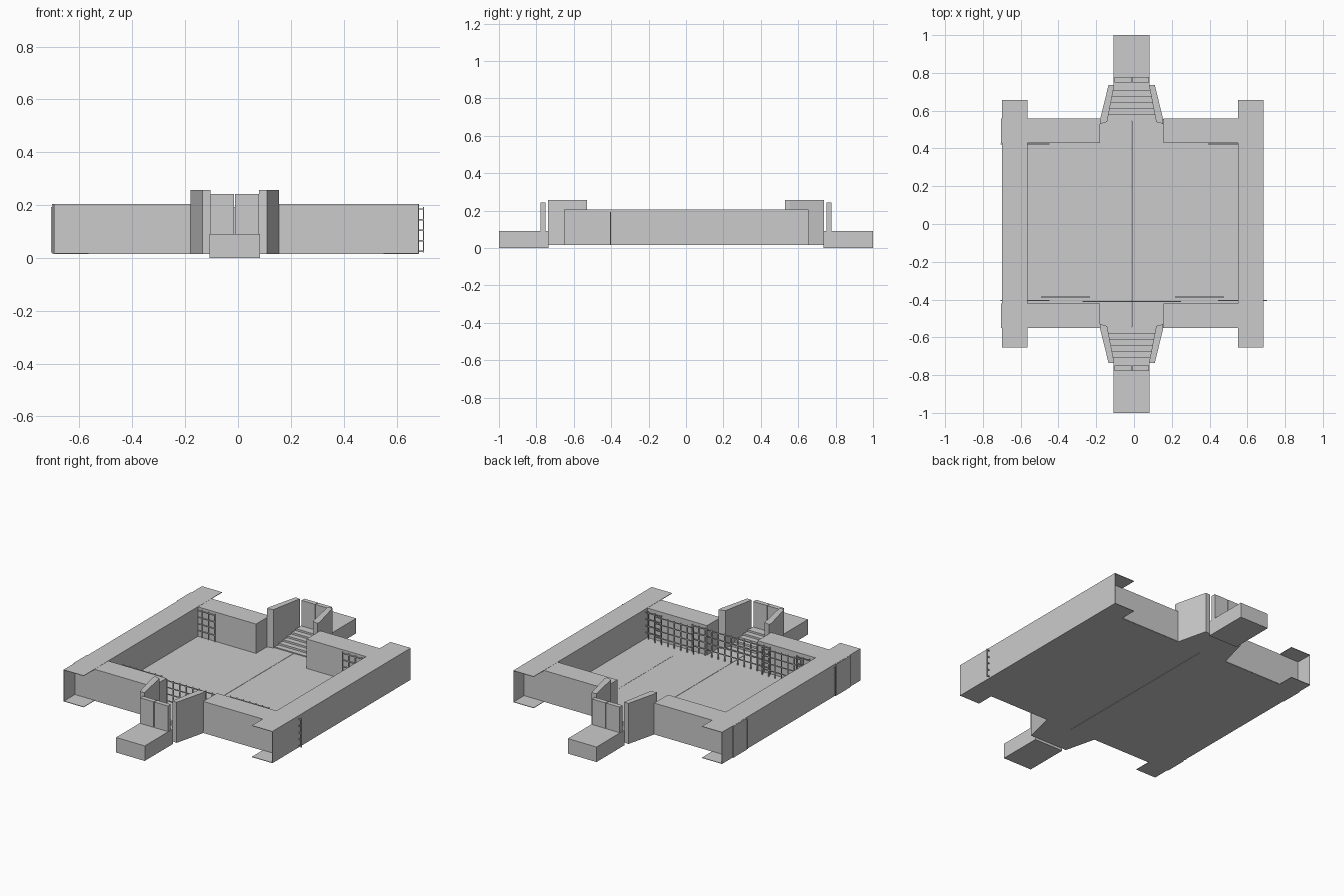
import bpy, bmesh

if "Cube" in bpy.data.objects:
    bpy.data.objects.remove(bpy.data.objects["Cube"])

CX = -0.0125  # centre line of the gates


def mesh_object(name, bm):
    bmesh.ops.recalc_face_normals(bm, faces=bm.faces)
    me = bpy.data.meshes.new(name)
    bm.to_mesh(me)
    bm.free()
    ob = bpy.data.objects.new(name, me)
    bpy.context.collection.objects.link(ob)
    return ob


def add_box(bm, x0, x1, y0, y1, z0, z1):
    res = bmesh.ops.create_cube(bm, size=1)
    for v in res["verts"]:
        v.co = ((x0 + x1) / 2 + v.co.x * (x1 - x0),
                (y0 + y1) / 2 + v.co.y * (y1 - y0),
                (z0 + z1) / 2 + v.co.z * (z1 - z0))


def box(name, *dims):
    bm = bmesh.new()
    add_box(bm, *dims)
    return mesh_object(name, bm)


def add_prism(bm, outline, z0, z1):
    lo = [bm.verts.new((x, y, z0)) for x, y in outline]
    hi = [bm.verts.new((x, y, z1)) for x, y in outline]
    bm.faces.new(lo[::-1])
    bm.faces.new(hi)
    for i in range(len(lo)):
        j = (i + 1) % len(lo)
        bm.faces.new((lo[i], lo[j], hi[j], hi[i]))


def prism(name, outline, z0, z1):
    bm = bmesh.new()
    add_prism(bm, outline, z0, z1)
    return mesh_object(name, bm)


def grille(name, x0, x1, y, columns=7, rows=5):
    """Barred screen in the xz plane."""
    bm = bmesh.new()
    r = 0.0025
    for i in range(columns):
        x = x0 + (x1 - x0) * i / (columns - 1)
        add_box(bm, x - r, x + r, y - r, y + r, 0.02, 0.193)
    for i in range(rows):
        z = 0.025 + 0.16 * i / (rows - 1)
        add_box(bm, x0, x1, y - r, y + r, z - r, z + r)
    return mesh_object(name, bm)


# Arena floor in two halves
for side, x0, x1 in (("left", -0.69, CX - 0.001), ("right", CX + 0.001, 0.675)):
    box("floor_" + side, x0, x1, -0.55, 0.555, 0.015, 0.028)
box("floor_panel", 0.30, 0.535, -0.30, 0.30, 0.02, 0.029)

# Side walls: open-ended channels whose ends run past the end walls
for side, xo, xi in (("left", -0.698, -0.565), ("right", 0.685, 0.55)):
    t = 0.003 if side == "left" else -0.003
    lo, hi = sorted((xo, xi))
    box("side_wall_top_" + side, lo, hi, -0.653, 0.656, 0.202, 0.205)
    box("side_wall_base_" + side, lo, hi, -0.653, 0.656, 0.015, 0.018)
    box("side_wall_outer_" + side, *sorted((xo, xo + t)), -0.653, 0.656, 0.015, 0.205)
    box("side_wall_inner_" + side, *sorted((xi - t, xi)), -0.425, 0.43, 0.015, 0.205)

# End walls with the gate opening between them
for end, y0, y1 in (("front", -0.55, -0.42), ("back", 0.428, 0.558)):
    box("end_wall_left_" + end, -0.704, -0.18, y0, y1, 0.016, 0.204)
    box("end_wall_right_" + end, 0.155, 0.684, y0, y1, 0.016, 0.204)

# Gate stairs, flared cheeks, double doors and bridge at both ends
for end, s in (("front", -1), ("back", 1)):
    bm = bmesh.new()
    steps = 6
    for i in range(steps):
        ya = 0.545 + i * 0.19 / steps
        yb = ya + 0.19 / steps
        wa, wb = (0.135 - (y - 0.53) * 0.19 for y in (ya, yb))
        add_prism(bm, [(CX - wa, s * ya), (CX + wa, s * ya),
                       (CX + wb, s * yb), (CX - wb, s * yb)],
                  0.015, 0.034 + 0.056 * i / (steps - 1))
    mesh_object("stairs_" + end, bm)

    for side, m in (("left", -1), ("right", 1)):
        prism("stair_cheek_%s_%s" % (side, end),
              [(CX + m * 0.167, s * 0.53), (CX + m * 0.167, s * 0.555),
               (CX + m * 0.122, s * 0.737), (CX + m * 0.092, s * 0.735),
               (CX + m * 0.130, s * 0.54)], 0.015, 0.258)
        xa, xb = sorted((CX + m * 0.002, CX + m * 0.092))
        box("door_%s_%s" % (side, end), xa, xb,
            *sorted((s * 0.75, s * 0.777)), 0.085, 0.243)
    box("bridge_" + end, CX - 0.095, CX + 0.095,
        *sorted((s * 0.735, s * 1.0)), 0.0, 0.09)

# Sliding barred screens along the end walls
grille("gate_screen_left", -0.27, CX, -0.41)
grille("gate_screen_right", CX, 0.245, -0.41)
grille("middle_screen_left", -0.49, -0.235, -0.386)
grille("middle_screen_right", 0.22, 0.475, -0.386)
grille("outer_screen_left_front", -0.705, -0.45, -0.404)
grille("outer_screen_right_front", 0.447, 0.702, -0.404)
grille("outer_screen_left_back", -0.705, -0.45, 0.424)
grille("outer_screen_right_back", 0.395, 0.65, 0.424)
